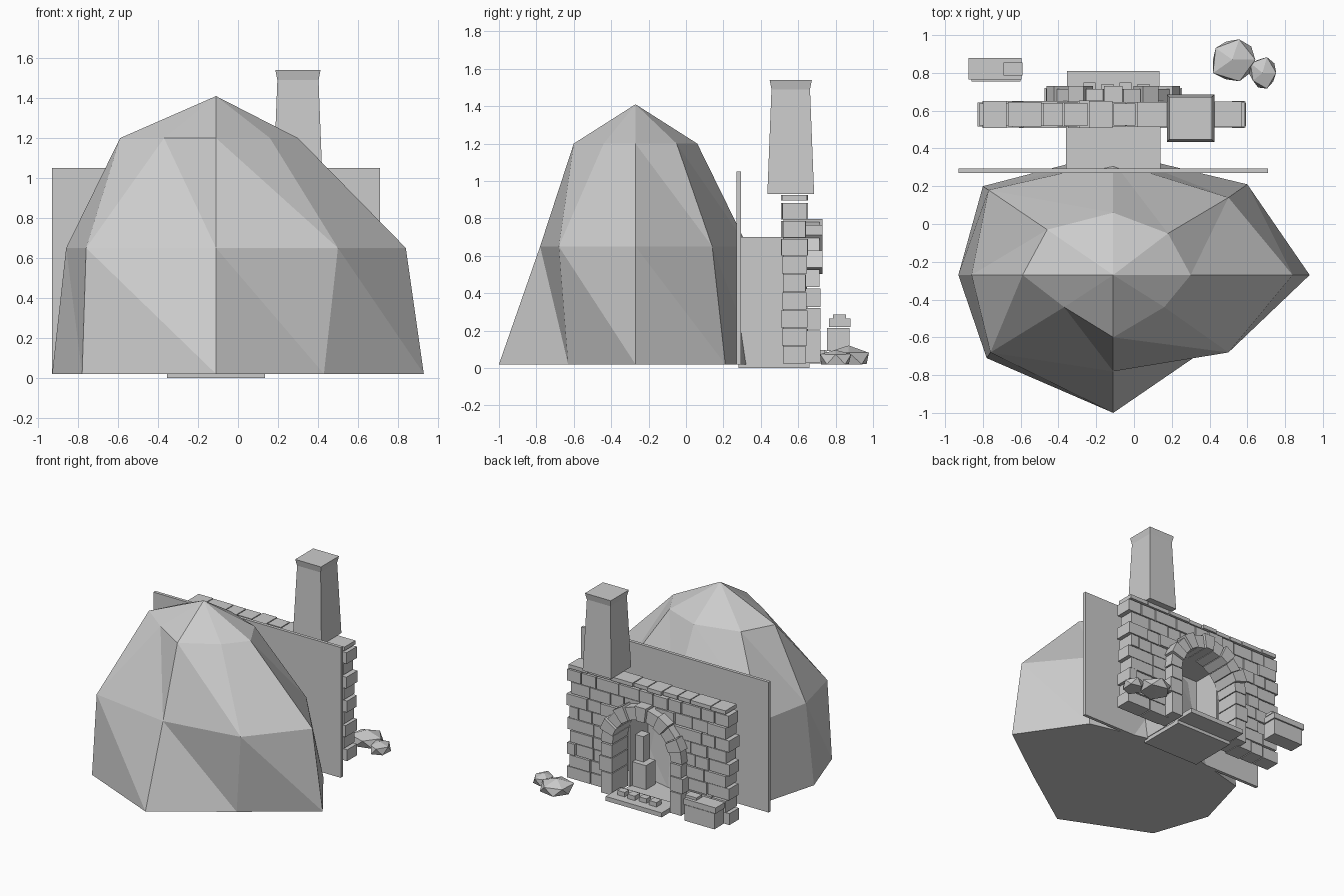
import bpy, bmesh, math, random
from mathutils import Vector

random.seed(4)
if "Cube" in bpy.data.objects:
    bpy.data.objects.remove(bpy.data.objects["Cube"])

stone = bpy.data.materials.new("stone_grey")
stone.use_nodes = True
stone.diffuse_color = (0.6, 0.6, 0.6, 1)
stone.node_tree.nodes["Principled BSDF"].inputs["Base Color"].default_value = stone.diffuse_color


def finish(name, bm):
    bmesh.ops.recalc_face_normals(bm, faces=bm.faces)
    mesh = bpy.data.meshes.new(name)
    bm.to_mesh(mesh)
    bm.free()
    mesh.materials.append(stone)
    obj = bpy.data.objects.new(name, mesh)
    bpy.context.collection.objects.link(obj)
    return obj


def add_box(bm, x, y, z):
    """Add a box given its (low, high) range on each axis."""
    verts = bmesh.ops.create_cube(bm, size=1)["verts"]
    for v in verts:
        v.co = Vector([(r[0] + r[1]) / 2 + c * (r[1] - r[0]) for c, r in zip(v.co, (x, y, z))])


def box(name, x, y, z):
    bm = bmesh.new()
    add_box(bm, x, y, z)
    return finish(name, bm)


def add_prism(bm, outline, y0, y1):
    """Extrude an xz outline along y."""
    a, b = ([bm.verts.new((x, y, z)) for x, z in outline] for y in (y0, y1))
    bm.faces.new(a)
    bm.faces.new(b[::-1])
    for i in range(len(a)):
        j = (i + 1) % len(a)
        bm.faces.new((a[i], b[i], b[j], a[j]))


# Faceted boulder: three rings of eight corners and an apex
rings = [
    (0.02, [(-.11, -1), (.43, -.63), (.93, -.27), (.6, .21), (-.11, .38), (-.8, .2), (-.93, -.27), (-.78, -.71)]),
    (0.65, [(-.11, -.78), (.5, -.68), (.84, -.27), (.5, .14), (-.11, .33), (-.77, .18), (-.86, -.27), (-.76, -.68)]),
    (1.2, [(-.11, -.6), (.16, -.44), (.3, -.27), (.18, -.05), (-.11, .06), (-.46, -.03), (-.59, -.27), (-.37, -.44)]),
]
bm = bmesh.new()
levels = [[bm.verts.new((x, y, z)) for x, y in ring] for z, ring in rings]
apex = bm.verts.new((-0.11, -0.27, 1.41))
bm.faces.new(levels[0][::-1])
for i in range(8):
    j = (i + 1) % 8
    for low, high in zip(levels, levels[1:]):
        bm.faces.new((low[i], low[j], high[i]))
        bm.faces.new((low[j], high[j], high[i]))
    bm.faces.new((levels[2][i], levels[2][j], apex))
finish("boulder", bm)

# Backing panel and hollow fire chamber
box("backing_panel", (-0.93, 0.71), (0.27, 0.295), (0.02, 1.05))
box("chamber_floor", (-0.355, 0.135), (0.28, 0.66), (0, 0.03))
bm = bmesh.new()
for x in ((-0.36, -0.345), (0.125, 0.14)):
    add_box(bm, x, (0.295, 0.52), (0.03, 0.685))
add_box(bm, (-0.36, 0.14), (0.295, 0.52), (0.685, 0.7))
finish("fire_chamber", bm)
box("inner_ledge", (0.0, 0.12), (0.38, 0.5), (0.03, 0.22))
box("inner_post", (0.05, 0.12), (0.38, 0.46), (0.22, 0.42))

# Brick wall, with each course stopped at the arched opening
MID, SPRING = -0.11, 0.43
bm = bmesh.new()
courses, base = 9, 0.025
step = 0.096


def lay(start, end, z0, z1):
    x = start
    while x < end - 0.02:
        stop = x + random.uniform(0.11, 0.2)
        if end - stop < 0.07:
            stop = end
        out = random.uniform(-0.008, 0.008)
        add_box(bm, (x, stop - 0.007), (0.515 - out, 0.645 + out), (z0, z1))
        x = stop


for k in range(courses):
    z0 = base + k * step
    z1 = z0 + step - 0.006
    left = -0.83 + 0.025 * (k % 2) + random.uniform(0, 0.01)
    right = 0.6 - 0.025 * (k % 2) - random.uniform(0, 0.01)
    rise = max(0, (z0 + z1) / 2 - SPRING)
    if rise < 0.32:
        half = math.sqrt(0.32 ** 2 - rise ** 2)
        lay(left, MID - half, z0, z1)
        lay(MID + half, right, z0, z1)
    else:
        lay(left, right, z0, z1)
finish("wall_bricks", bm)
bm = bmesh.new()
lay(-0.8, 0.58, 0.895, 0.925)
finish("wall_cap", bm)

# Arch: jamb stones on both sides and a ring of wedge stones
bm = bmesh.new()
for side in (-1, 1):
    for z0, z1, out in ((0.03, 0.2, 0), (0.206, 0.32, 0.015), (0.326, 0.425, 0)):
        xs = sorted((MID + side * 0.255, MID + side * (0.35 + out)))
        add_box(bm, xs, (0.52, 0.72), (z0, z1))
wedges = 11
for i in range(wedges):
    a0, a1 = (math.pi * (i + t) / wedges for t in (0.03, 0.97))
    outer = 0.37 if i % 2 else 0.355
    outline = [(MID + r * math.cos(a), SPRING + r * math.sin(a))
               for r, a in ((0.255, a0), (outer, a0), (outer, a1), (0.255, a1))]
    add_prism(bm, outline, 0.52, 0.73 if i % 2 else 0.715)
finish("arch_stones", bm)

# Hearth slab with a row of small stones
box("hearth_slab", (-0.355, 0.135), (0.62, 0.81), (0.025, 0.06))
bm = bmesh.new()
for i in range(4):
    x = -0.235 + 0.095 * i
    add_box(bm, (x - 0.032, x + 0.032), (0.685, 0.75 - 0.01 * (i % 2)), (0.06, 0.095))
finish("hearth_stones", bm)

# Tapered chimney with a flared top
bm = bmesh.new()
profile = [(0.93, 0.125), (1.49, 0.103), (1.54, 0.113)]
loops = [[bm.verts.new((0.3 + sx * h, 0.56 + sy * h, z))
          for sx, sy in ((-1, -1), (1, -1), (1, 1), (-1, 1))] for z, h in profile]
bm.faces.new(loops[0][::-1])
bm.faces.new(loops[-1])
for a, b in zip(loops, loops[1:]):
    for i in range(4):
        j = (i + 1) % 4
        bm.faces.new((a[i], a[j], b[j], b[i]))
finish("chimney", bm)

# Side block with a thin slab on top
box("side_block", (-0.86, -0.6), (0.755, 0.875), (0.09, 0.215))
box("side_slab", (-0.875, -0.595), (0.765, 0.88), (0.22, 0.265))
box("side_knob", (-0.69, -0.59), (0.785, 0.855), (0.265, 0.285))


# Loose rocks
def rock(name, centre, size):
    bm = bmesh.new()
    bmesh.ops.create_icosphere(bm, subdivisions=1, radius=1)
    for v in bm.verts:
        v.co *= random.uniform(0.85, 1.1)
        v.co = Vector([c + p * s for c, p, s in zip(centre, v.co, size)])
        v.co.z = max(v.co.z, 0.02)
    finish(name, bm)


rock("large_rock", (0.52, 0.87, 0.05), (0.13, 0.125, 0.07))
rock("small_rock", (0.68, 0.8, 0.045), (0.08, 0.09, 0.06))
